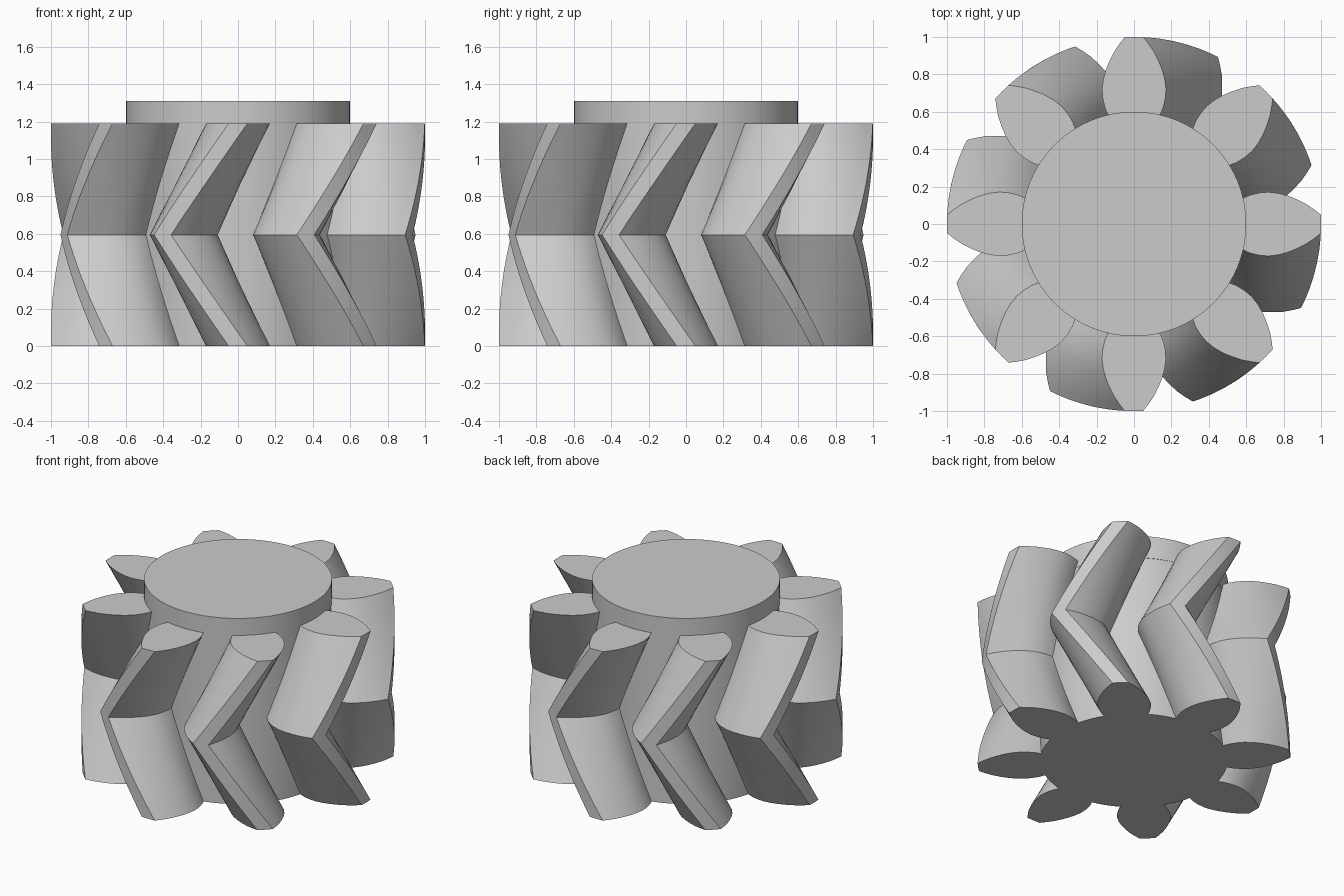
import bpy, bmesh, math

if "Cube" in bpy.data.objects:
    bpy.data.objects.remove(bpy.data.objects["Cube"])

TEETH = 8
HEIGHT = 1.19
ROOT = 0.598
TWIST = math.radians(-23.8)
SLICES = 12            # per half of the herringbone

grey = bpy.data.materials.new("light_grey")
grey.use_nodes = True
colour = (0.6, 0.6, 0.6, 1)
grey.diffuse_color = colour
grey.node_tree.nodes["Principled BSDF"].inputs["Base Color"].default_value = colour


def finish(bm, name):
    bmesh.ops.recalc_face_normals(bm, faces=bm.faces)
    mesh = bpy.data.meshes.new(name)
    bm.to_mesh(mesh)
    bm.free()
    mesh.materials.append(grey)
    obj = bpy.data.objects.new(name, mesh)
    bpy.context.collection.objects.link(obj)
    bpy.ops.object.select_all(action='DESELECT')
    obj.select_set(True)
    bpy.context.view_layer.objects.active = obj
    bpy.ops.object.shade_smooth_by_angle(angle=math.radians(25))
    return obj


# Half tooth flank: (distance from axis, half width), root to tip
flank = [(0.582, 0.138), (0.62, 0.155), (0.67, 0.167), (0.72, 0.171),
         (0.77, 0.165), (0.82, 0.152), (0.87, 0.132), (0.92, 0.107),
         (0.96, 0.08), (0.9987, 0.05)]
tooth = [(r, -w) for r, w in flank] + [(1, 0)] + [(r, w) for r, w in reversed(flank)]
polar = [(math.hypot(r, w), math.atan2(w, r)) for r, w in tooth]

# Root arc between one tooth and the next
pitch = math.tau / TEETH
start = polar[-1][1]
gap = pitch - 2 * start
polar += [(ROOT, start + gap * i / 5) for i in range(1, 5)]
profile = [(r, a + pitch * t) for t in range(TEETH) for r, a in polar]

# Herringbone gear body: twist one way up to the middle, then back
bm = bmesh.new()
rings = []
for s in range(2 * SLICES + 1):
    turn = TWIST * (1 - abs(s - SLICES) / SLICES)
    z = HEIGHT * s / (2 * SLICES)
    rings.append([bm.verts.new((r * math.cos(a + turn), r * math.sin(a + turn), z))
                  for r, a in profile])
n = len(profile)
for low, high in zip(rings, rings[1:]):
    for i in range(n):
        j = (i + 1) % n
        bm.faces.new((low[i], low[j], high[j], high[i]))
bm.faces.new(rings[0][::-1])
bm.faces.new(rings[-1])
finish(bm, "herringbone_gear")

# Round boss on top
bm = bmesh.new()
bmesh.ops.create_cone(bm, cap_ends=True, segments=96, radius1=0.6, radius2=0.6, depth=0.16)
bmesh.ops.translate(bm, verts=bm.verts, vec=(0, 0, 1.23))
finish(bm, "top_boss")
